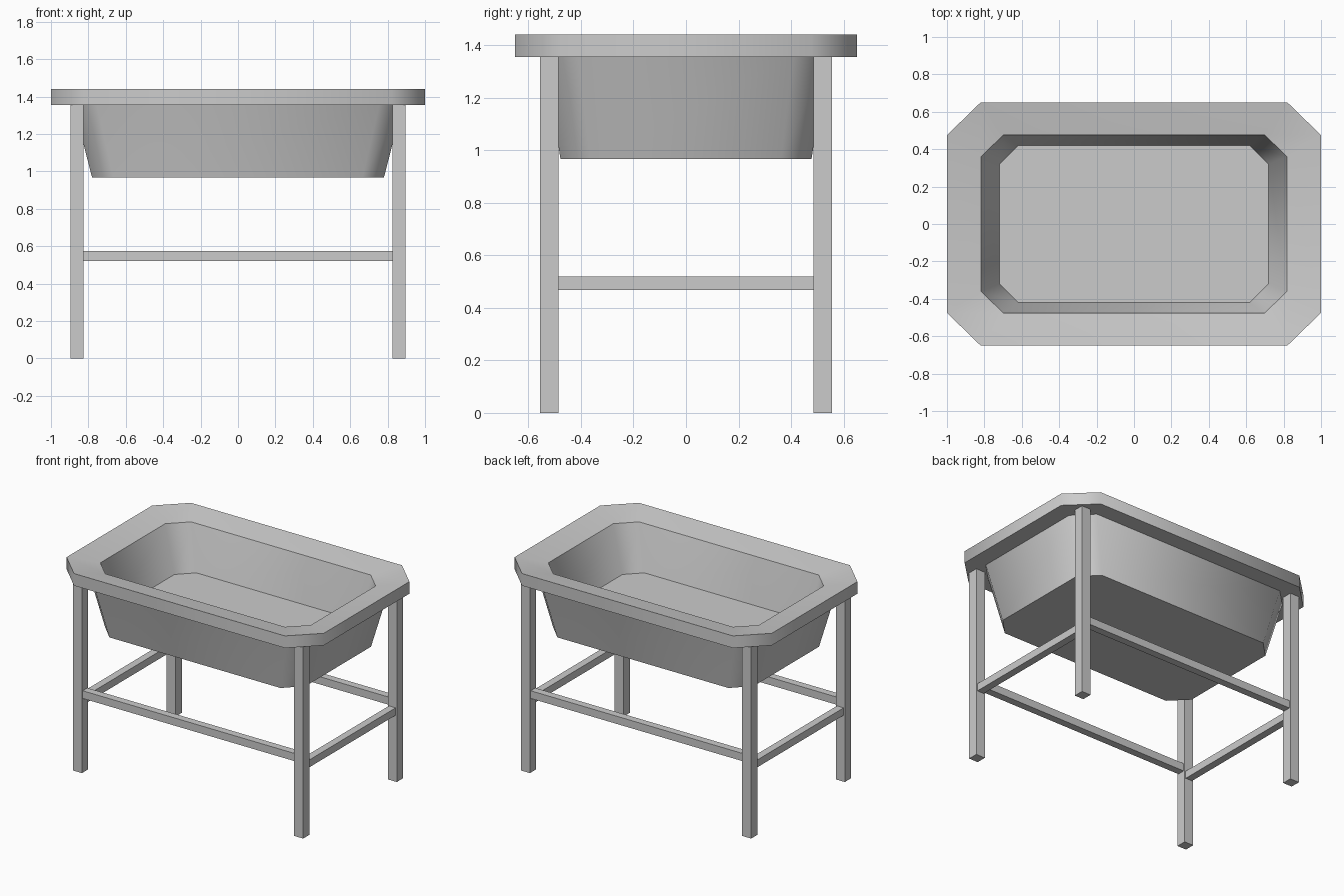
import bpy, bmesh
from math import radians

if "Cube" in bpy.data.objects:
    bpy.data.objects.remove(bpy.data.objects["Cube"])


def ring(bm, x, y, cx, cy, z):
    """Rectangle with cut corners: half sizes x, y and corner cuts cx, cy."""
    pts = [(x, -y + cy), (x, y - cy), (x - cx, y), (-x + cx, y),
           (-x, y - cy), (-x, -y + cy), (-x + cx, -y), (x - cx, -y)]
    return [bm.verts.new((px, py, z)) for px, py in pts]


def finish(bm, name):
    bmesh.ops.recalc_face_normals(bm, faces=bm.faces)
    me = bpy.data.meshes.new(name)
    bm.to_mesh(me)
    bm.free()
    ob = bpy.data.objects.new(name, me)
    bpy.context.collection.objects.link(ob)
    return ob


def box(name, lo, hi):
    bm = bmesh.new()
    bmesh.ops.create_cube(bm, size=1)
    for v in bm.verts:
        v.co = [(a + b) / 2 + c * (b - a) for a, b, c in zip(lo, hi, v.co)]
    return finish(bm, name)


# basin: outer wall, rim with inward sloping top, inner wall and floor
bm = bmesh.new()
sections = [
    (0.78, 0.478, 0.115, 0.115, 0.967),   # underside
    (0.88, 0.535, 0.125, 0.125, 1.355),   # wall meets rim
    (1.00, 0.65, 0.18, 0.175, 1.355),     # rim lower edge
    (1.00, 0.65, 0.18, 0.175, 1.44),      # rim upper edge
    (0.818, 0.477, 0.12, 0.117, 1.405),   # opening
    (0.718, 0.42, 0.10, 0.10, 1.09),      # floor
]
rings = [ring(bm, *s) for s in sections]
for a, b in zip(rings, rings[1:]):
    for i in range(8):
        j = (i + 1) % 8
        bm.faces.new((a[i], a[j], b[j], b[i]))
bm.faces.new(rings[0])
bm.faces.new(rings[-1])
basin = finish(bm, "basin")
bpy.context.view_layer.objects.active = basin
basin.select_set(True)
bpy.ops.object.shade_smooth_by_angle(angle=radians(50))

# legs
LX, LY, H = 0.86, 0.52, 0.035
for sx, nx in ((-1, "left"), (1, "right")):
    for sy, ny in ((-1, "front"), (1, "back")):
        x, y = sx * LX, sy * LY
        box(f"{ny}_{nx}_leg", (x - H, y - H, 0), (x + H, y + H, 1.355))

# rails: long pair sits just above the short pair
R = 0.026
for s, long_name, short_name in ((-1, "front", "left"), (1, "back", "right")):
    box(f"{long_name}_rail", (-LX + H, s * LY - R, 0.521), (LX - H, s * LY + R, 0.575))
    box(f"{short_name}_rail", (s * LX - R, -LY + H, 0.467), (s * LX + R, LY - H, 0.519))
